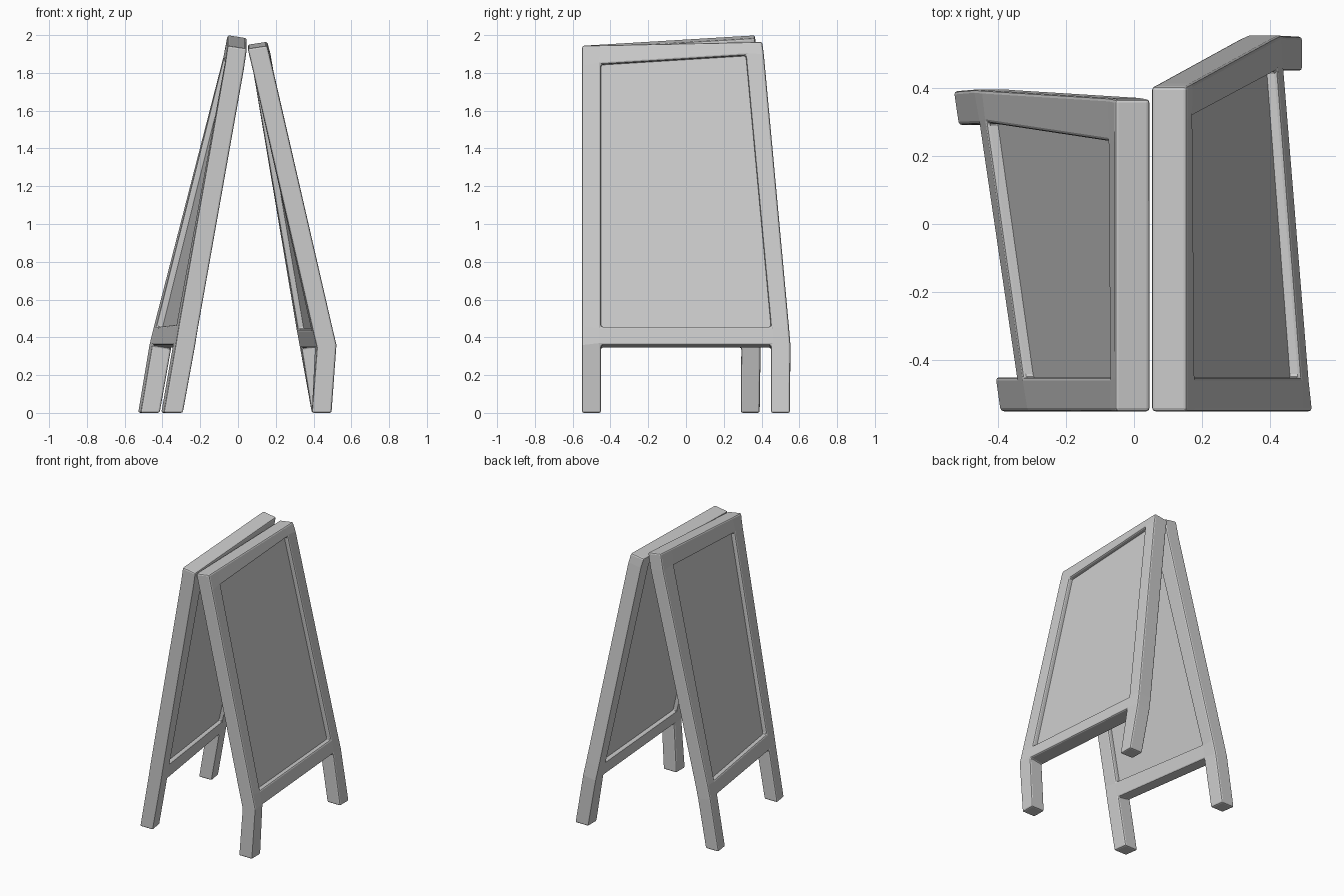
import bpy, bmesh
from mathutils import Vector

if "Cube" in bpy.data.objects:
    bpy.data.objects.remove(bpy.data.objects["Cube"])

DROP = 0.016     # inner face sits a little lower than the outer face
REBATE = 0.3     # recess depth as a share of the frame thickness


def lerp(a, b, t):
    return a + (b - a) * t


def make_object(name, bm, bevel):
    bmesh.ops.recalc_face_normals(bm, faces=bm.faces)
    me = bpy.data.meshes.new(name)
    bm.to_mesh(me)
    bm.free()
    ob = bpy.data.objects.new(name, me)
    bpy.context.collection.objects.link(ob)
    if bevel:
        m = ob.modifiers.new("soft_edges", "BEVEL")
        m.width = bevel
        m.segments = 2
        m.limit_method = "ANGLE"
        m.angle_limit = 0.6
    return ob


def make_board(side, cols, rows, x_front, x_back, thick):
    """cols: four y values per row; rows: z at front and back;
    x_front / x_back: outer x per row."""
    def point(c, r, depth):
        y = cols[r][c]
        t = (y - cols[r][0]) / (cols[r][3] - cols[r][0])
        z = lerp(*rows[r], t) - (DROP * depth if r else 0)
        return Vector((lerp(x_front[r], x_back[r], t) + thick * depth, y, z))

    # frame: cells of a 3 x 4 grid, leaving the window and leg gap open
    cells = {(c, r) for c in range(3) for r in range(4)} - {(1, 0), (1, 2)}
    bm = bmesh.new()
    verts = {}

    def v(c, r, d):
        if (c, r, d) not in verts:
            verts[c, r, d] = bm.verts.new(point(c, r, d))
        return verts[c, r, d]

    for c, r in cells:
        ring = [(c, r), (c + 1, r), (c + 1, r + 1), (c, r + 1)]
        for d in (0, 1):
            bm.faces.new([v(*p, d) for p in ring])
        for i, n in enumerate([(c, r - 1), (c + 1, r), (c, r + 1), (c - 1, r)]):
            if n not in cells:
                a, b = ring[i], ring[(i + 1) % 4]
                bm.faces.new([v(*a, 0), v(*b, 0), v(*b, 1), v(*a, 1)])
    make_object(side + "_frame", bm, 0.01)

    # writing panel held inside the window
    bm = bmesh.new()
    window = [(1, 2), (2, 2), (2, 3), (1, 3)]
    mid = sum((point(*p, 0.5) for p in window), Vector()) / 4
    loops = []
    for d in (REBATE, 1 - REBATE):
        loop = []
        for p in window:
            co = point(*p, d)
            co += (mid - co) * Vector((0, -0.02, -0.01))
            loop.append(bm.verts.new(co))
        bm.faces.new(loop)
        loops.append(loop)
    for i in range(4):
        j = (i + 1) % 4
        bm.faces.new([loops[0][i], loops[0][j], loops[1][j], loops[1][i]])
    make_object(side + "_writing_panel", bm, 0)


# right board: front leg kinks outward, back edge flares
make_board(
    "right",
    [(-.55, -.45, .45, .55), (-.55, -.45, .45, .553), (-.55, -.45, .45, .545),
     (-.55, -.45, .317, .412), (-.55, -.45, .307, .403)],
    [(0, 0), (.36, .36), (.457, .457), (1.84, 1.90), (1.945, 1.965)],
    (.495, .522, .499, .18, .155), (.495, .432, .414, .172, .155), -.104)

# left board: back leg splays outward, top rises to the back
make_board(
    "left",
    [(-.55, -.45, .29, .39), (-.55, -.45, .293, .395), (-.55, -.45, .297, .393),
     (-.55, -.45, .243, .37), (-.55, -.45, .24, .366)],
    [(0, 0), (.36, .36), (.47, .455), (1.84, 1.885), (1.945, 2.0)],
    (-.393, -.33, -.312, -.07, -.055), (-.53, -.47, -.447, -.077, -.055), .102)
